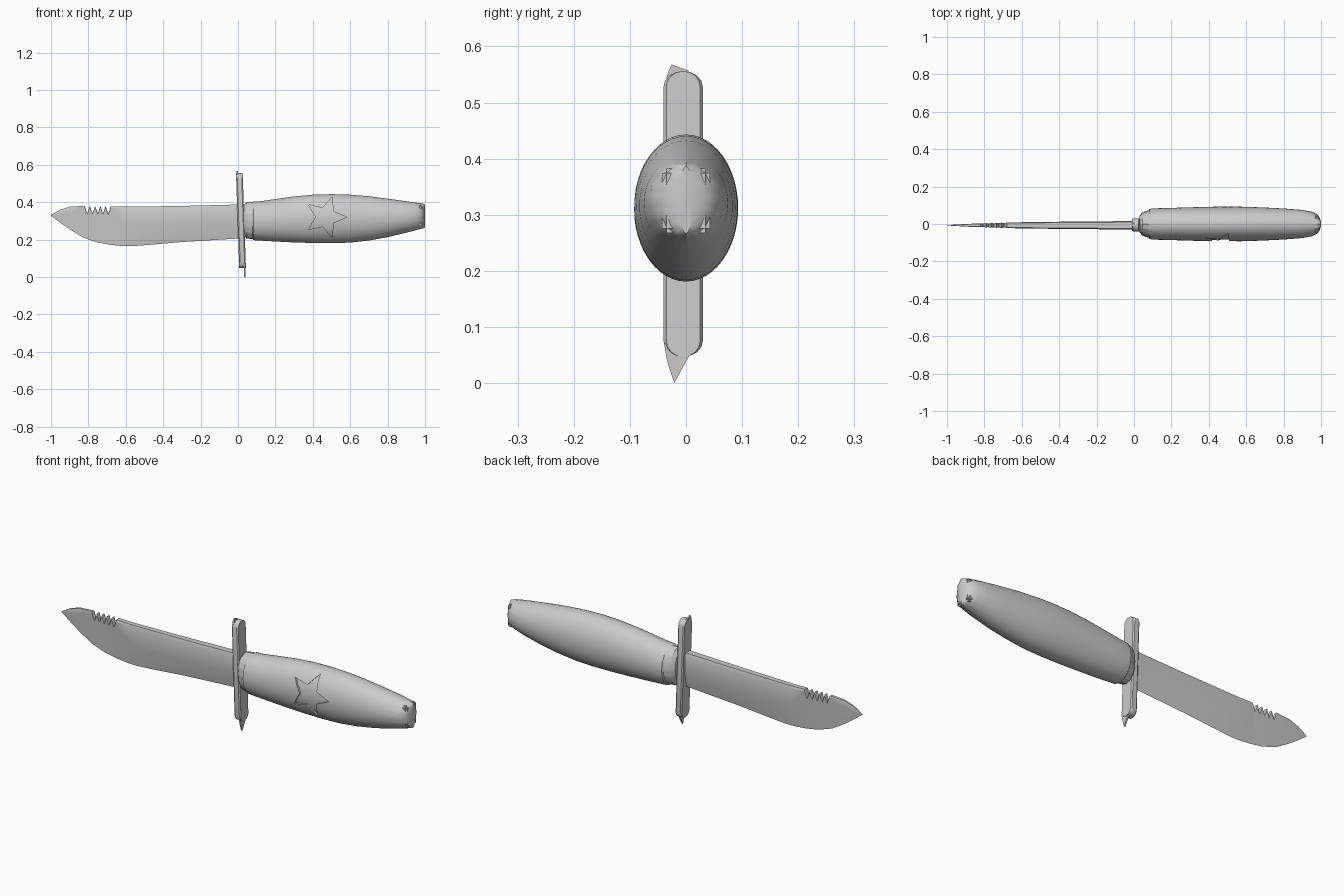
import bpy, bmesh, math
from mathutils import Vector

if "Cube" in bpy.data.objects:
    bpy.data.objects.remove(bpy.data.objects["Cube"])

steel = bpy.data.materials.new("plain grey")
steel.use_nodes = True
GREY = (0.6, 0.6, 0.6, 1)
steel.diffuse_color = GREY
steel.node_tree.nodes["Principled BSDF"].inputs["Base Color"].default_value = GREY


def finish(name, bm, angle=35):
    """Turn a bmesh into a named, shaded object."""
    bmesh.ops.recalc_face_normals(bm, faces=bm.faces)
    mesh = bpy.data.meshes.new(name)
    bm.to_mesh(mesh)
    bm.free()
    mesh.materials.append(steel)
    obj = bpy.data.objects.new(name, mesh)
    bpy.context.collection.objects.link(obj)
    shade(obj, angle)
    return obj


def shade(obj, angle=35):
    bpy.ops.object.select_all(action="DESELECT")
    obj.select_set(True)
    bpy.context.view_layer.objects.active = obj
    bpy.ops.object.shade_smooth_by_angle(angle=math.radians(angle))


def loft(name, rings, angle=35):
    """Skin a list of equal closed rings and cap both ends."""
    bm = bmesh.new()
    loops = [[bm.verts.new(p) for p in ring] for ring in rings]
    n = len(loops[0])
    for a, b in zip(loops, loops[1:]):
        for i in range(n):
            j = (i + 1) % n
            bm.faces.new((a[i], a[j], b[j], b[i]))
    bm.faces.new(loops[0])
    bm.faces.new(loops[-1])
    return finish(name, bm, angle)


def sample(table, x):
    """Linear look-up of every column of a station table."""
    for a, b in zip(table, table[1:]):
        if x <= b[0]:
            t = (x - a[0]) / (b[0] - a[0])
            return [p + (q - p) * t for p, q in zip(a, b)][1:]
    return table[-1][1:]


def cut(target, cutter):
    mod = target.modifiers.new("cut", "BOOLEAN")
    mod.operation = "DIFFERENCE"
    mod.solver = "EXACT"
    mod.object = cutter
    bpy.context.view_layer.objects.active = target
    bpy.ops.object.modifier_apply(modifier=mod.name)
    bpy.data.objects.remove(cutter)


# Blade: x, spine height, bevel height, edge height, half thickness
BLADE = [(-1, .332, .33, .328, .001), (-.95, .36, .335, .29, .004),
         (-.9, .376, .345, .255, .007), (-.83, .38, .35, .212, .010),
         (-.75, .38, .345, .184, .013), (-.68, .378, .335, .172, .015),
         (-.62, .376, .30, .166, .016), (-.57, .376, .28, .165, .017),
         (-.5, .377, .27, .17, .018), (-.3, .38, .275, .187, .020),
         (.02, .388, .285, .207, .023)]
TEETH = 5
teeth = [-.82 + .14 * i / (2 * TEETH) for i in range(2 * TEETH + 1)]
xs = sorted({s[0] for s in BLADE if not -.83 < s[0] < -.67} | set(teeth))
rings = []
for x in xs:
    top, bevel, edge, h = sample(BLADE, x)
    y = -.007
    if x in teeth and teeth.index(x) % 2:
        top -= .04          # saw notch on the spine
        bevel -= .03
        h *= .8
    lip = top - (top - bevel) * .15
    rings.append([(x, y + h * .75, top), (x, y + h, lip), (x, y + h * .85, bevel),
                  (x, y, edge),
                  (x, y - h * .85, bevel), (x, y - h, lip), (x, y - h * .75, top)])
loft("blade", rings, 22)

# Crossguard: a leaning bar with rounded ends
outline = []
for zc, start in ((.528, 0), (.075, math.pi)):
    for i in range(9):
        a = start + math.pi * i / 8
        outline.append((-.005 + .035 * math.cos(a), zc + .028 * math.sin(a)))
rings = []
for dx, s in ((-.018, .86), (-.012, 1), (.012, 1), (.018, .86)):
    rings.append([(.026 - .034 * z + dx, -.005 + (y + .005) * s, z) for y, z in outline])
loft("crossguard", rings, 30)


def spike(name, x, points):
    """Thin pointed sliver at one end of the crossguard."""
    loft(name, [[(x + d, y, z) for y, z in points] for d in (-.004, .004)])


spike("lower_guard_spike", .036, [(-.039, .07), (-.034, .04), (-.021, 0), (.002, .042), (.02, .07)])
spike("upper_guard_spike", -.004, [(-.038, .52), (-.034, .548), (-.026, .568), (.004, .557), (.02, .52)])

# Handle: x, bottom height, top height, half depth
HANDLE = [(.03, .225, .385, .045), (.045, .206, .40, .062), (.078, .203, .402, .074),
          (.083, .197, .404, .081), (.12, .195, .405, .084), (.2, .19, .417, .086),
          (.3, .185, .431, .089), (.4, .182, .44, .092), (.5, .181, .443, .093),
          (.6, .184, .44, .092), (.7, .195, .432, .088), (.8, .213, .419, .083),
          (.9, .237, .405, .075), (.95, .25, .398, .066), (.98, .258, .394, .052),
          (.992, .261, .392, .035), (1, .266, .387, .012)]
SIDES = 48


def handle_rings(inset):
    rings = []
    for x, lo, hi, depth in HANDLE:
        zc, half = (lo + hi) / 2, (hi - lo) / 2
        crease = .03 if x < .1 or x > .94 else 0   # gathered ends
        ring = []
        for i in range(SIDES):
            a = math.tau * i / SIDES
            r = 1 - crease * math.sin(a * 8) ** 2
            ring.append((x, (depth - inset) * r * math.cos(a),
                         zc + (half - inset) * r * math.sin(a)))
        rings.append(ring)
    return rings


handle = loft("handle", handle_rings(0))

# Star sunk into the front of the handle, its floor following the curve
star = []
for i in range(10):
    r = .052 if i % 2 else .112
    a = math.tau * i / 10
    star.append((.468 + r * math.cos(a), .32 + r * math.sin(a)))
cutter = loft("star_cutter", [[(x, y, z) for x, z in star] for y in (-.15, -.01)])
cutter.hide_render = True
core = loft("handle_core", handle_rings(.009))
core.hide_render = True
cut(cutter, core)
cut(handle, cutter)
shade(handle, 30)

# Recessed plate on the butt of the handle
bm = bmesh.new()
bmesh.ops.create_cube(bm, size=1)
for v in bm.verts:
    v.co = Vector((.975 + v.co.x * .03, v.co.y * .085, .325 + v.co.z * .115))
bmesh.ops.bevel(bm, geom=bm.edges[:], offset=.008, segments=2, affect="EDGES")
finish("butt_plate", bm)
